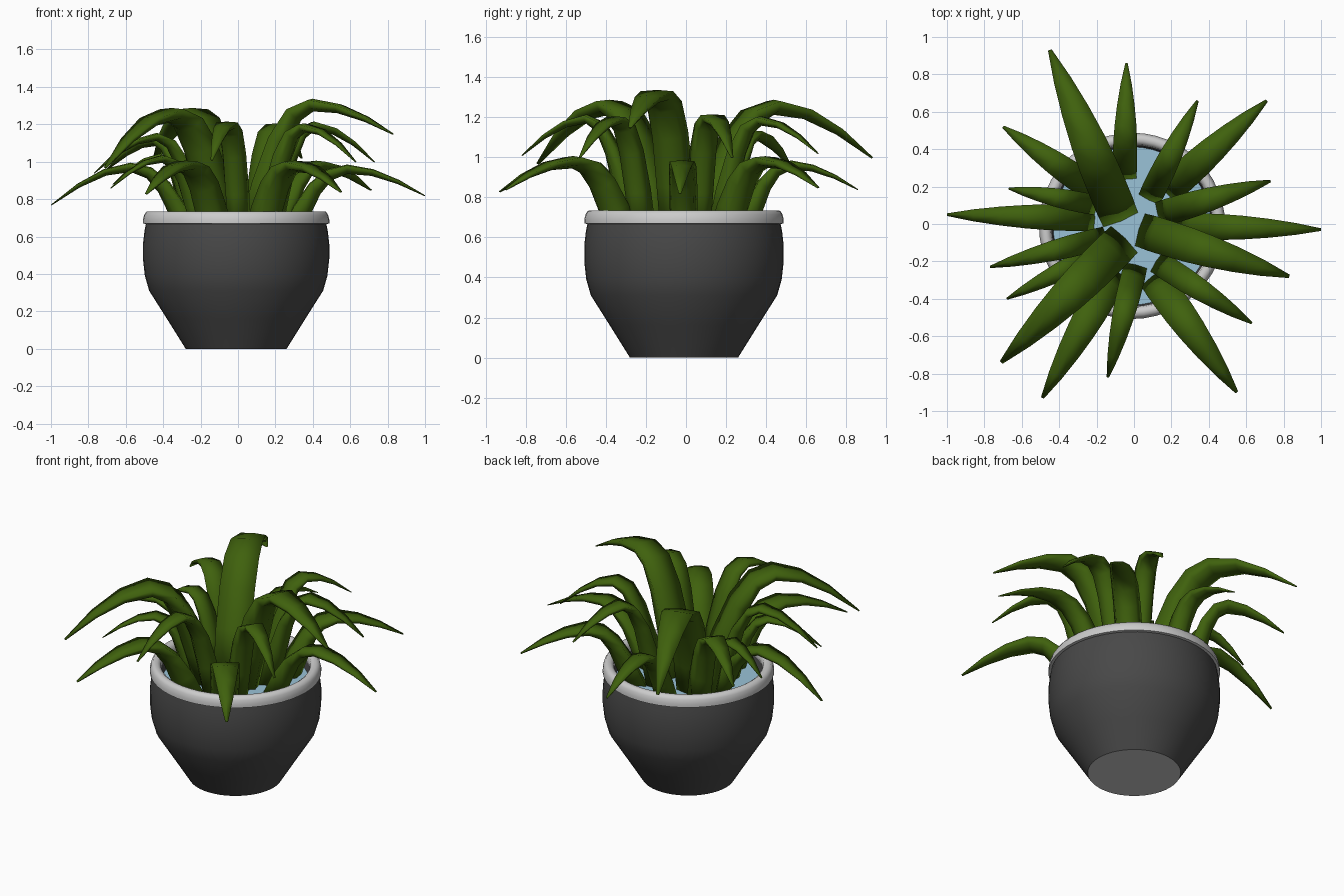
import bpy, bmesh, math
from mathutils import Vector

if "Cube" in bpy.data.objects:
    bpy.data.objects.remove(bpy.data.objects["Cube"])

CX = CY = -0.01


def material(name, rgb):
    m = bpy.data.materials.new(name)
    m.diffuse_color = (*rgb, 1)
    m.use_nodes = True
    m.node_tree.nodes["Principled BSDF"].inputs["Base Color"].default_value = m.diffuse_color
    return m


def finish(bm, name, mat=None, angle=35):
    bmesh.ops.remove_doubles(bm, verts=bm.verts, dist=1e-5)
    bmesh.ops.recalc_face_normals(bm, faces=bm.faces)
    me = bpy.data.meshes.new(name)
    bm.to_mesh(me)
    bm.free()
    ob = bpy.data.objects.new(name, me)
    bpy.context.collection.objects.link(ob)
    if mat:
        me.materials.append(mat)
    bpy.ops.object.select_all(action='DESELECT')
    ob.select_set(True)
    bpy.context.view_layer.objects.active = ob
    bpy.ops.object.shade_smooth_by_angle(angle=math.radians(angle))
    return ob


def loft(bm, rings):
    """Join rings of points into a tube."""
    vs = [[bm.verts.new(p) for p in r] for r in rings]
    for a, b in zip(vs, vs[1:]):
        n = len(a)
        for i in range(n):
            j = (i + 1) % n
            bm.faces.new((a[i], a[j], b[j], b[i]))
    return vs


def circle(r, z, n=48):
    return [(CX + r * math.cos(math.tau * i / n), CY + r * math.sin(math.tau * i / n), z)
            for i in range(n)]


dark = material("dark_grey", (0.065, 0.065, 0.065))
green = material("leaf_green", (0.05, 0.12, 0.004))
blue = material("pale_blue", (0.32, 0.54, 0.68))

# Pot body: outer wall, and inner wall down to the fill
bm = bmesh.new()
body = [(0.27, 0), (0.37, 0.16), (0.465, 0.31), (0.488, 0.39), (0.498, 0.48),
        (0.498, 0.56), (0.49, 0.63), (0.48, 0.68), (0.435, 0.68), (0.42, 0.62)]
loft(bm, [circle(r, z) for r, z in body])
finish(bm, "pot_body", dark)

# Light underside of the pot
bm = bmesh.new()
bm.faces.new([bm.verts.new(p) for p in reversed(circle(0.27, 0))])
base = finish(bm, "pot_base")
if base.data.polygons[0].normal.z > 0:
    base.data.flip_normals()

# Rim
bm = bmesh.new()
rim = [(0.475, 0.665), (0.498, 0.67), (0.498, 0.69), (0.492, 0.715), (0.48, 0.733),
       (0.455, 0.735), (0.437, 0.722), (0.43, 0.69), (0.435, 0.67), (0.475, 0.665)]
loft(bm, [circle(r, z) for r, z in rim])
finish(bm, "pot_rim", angle=60)

# Fill surface inside the pot
bm = bmesh.new()
bm.faces.new([bm.verts.new(p) for p in circle(0.425, 0.63)])
finish(bm, "pot_fill", blue)

# Leaf shape: distance outward, rise (1 = peak), relative width, relative depth
PATH = [(0.0, 0.0, 0.95, 0.8), (0.09, 0.38, 1.0, 0.7), (0.2, 0.72, 1.0, 0.55),
        (0.32, 0.93, 0.98, 0.43), (0.46, 1.0, 0.9, 0.36)]
# Beyond the peak: distance, fall (1 = tip), width, depth
FALL = [(0.64, 0.15, 0.72, 0.33), (0.82, 0.5, 0.46, 0.33), (1.0, 1.0, 0.1, 0.35)]
# Flat-topped section with a rounded underside
SECTION = [(-0.5, 0), (0, 0.04), (0.5, 0), (0.38, -0.7), (0, -1), (-0.38, -0.7)]
BASE_Z = 0.62


def leaf(name, base, tip, peak, tip_z, width):
    b, t = Vector((*base, 0)), Vector((*tip, 0))
    out = (t - b).normalized()
    side = Vector((-out.y, out.x, 0))
    pts = [(b.lerp(t, u) + Vector((0, 0, BASE_Z + h * (peak - BASE_Z))), w, d)
           for u, h, w, d in PATH]
    pts += [(b.lerp(t, u) + Vector((0, 0, peak + f * (tip_z - peak))), w, d)
            for u, f, w, d in FALL]
    rings = []
    for i, (p, w, depth) in enumerate(pts):
        d = (pts[min(i + 1, len(pts) - 1)][0] - pts[max(i - 1, 0)][0]).normalized()
        up = d.cross(side)
        s = width * w
        rings.append([p + side * x * s + up * y * s * (depth if y < 0 else 1)
                      for x, y in SECTION])
    bm = bmesh.new()
    vs = loft(bm, rings)
    bm.faces.new(vs[0])
    bm.faces.new(vs[-1])
    finish(bm, name, green, 150)


# Leaves: base xy, tip xy, peak height, tip height, width
TALL = [((-0.07, 0.02), (-0.45, 0.93), 1.28, 1.00, 0.21),
        ((0.03, -0.03), (0.83, -0.28), 1.33, 1.15, 0.19),
        ((-0.05, -0.08), (-0.71, -0.74), 1.28, 0.97, 0.21)]
MIDDLE = [((0.08, 0.13), (0.34, 0.66), 1.20, 1.02, 0.13),
          ((0.13, 0.05), (0.73, 0.23), 1.21, 1.00, 0.14),
          ((0.12, -0.20), (0.63, -0.53), 1.20, 1.00, 0.13),
          ((0.01, -0.22), (-0.14, -0.82), 1.21, 1.01, 0.13),
          ((-0.15, -0.07), (-0.77, -0.23), 1.15, 0.94, 0.12),
          ((-0.20, 0.17), (-0.70, 0.52), 1.13, 0.96, 0.14)]
LOW = [((-0.05, 0.24), (-0.04, 0.86), 0.98, 0.84, 0.13),
       ((0.17, 0.17), (0.71, 0.66), 1.00, 0.85, 0.16),
       ((0.23, -0.01), (1.00, -0.03), 0.98, 0.82, 0.14),
       ((0.10, -0.28), (0.55, -0.90), 1.00, 0.84, 0.17),
       ((-0.10, -0.25), (-0.49, -0.93), 1.00, 0.83, 0.17),
       ((-0.17, -0.14), (-0.68, -0.40), 1.03, 0.86, 0.11),
       ((-0.21, 0.03), (-1.00, 0.05), 0.99, 0.77, 0.14),
       ((-0.20, 0.10), (-0.67, 0.19), 1.04, 0.88, 0.11)]
for kind, group in (("tall", TALL), ("middle", MIDDLE), ("low", LOW)):
    for i, spec in enumerate(group, 1):
        leaf(f"{kind}_leaf_{i}", *spec)
